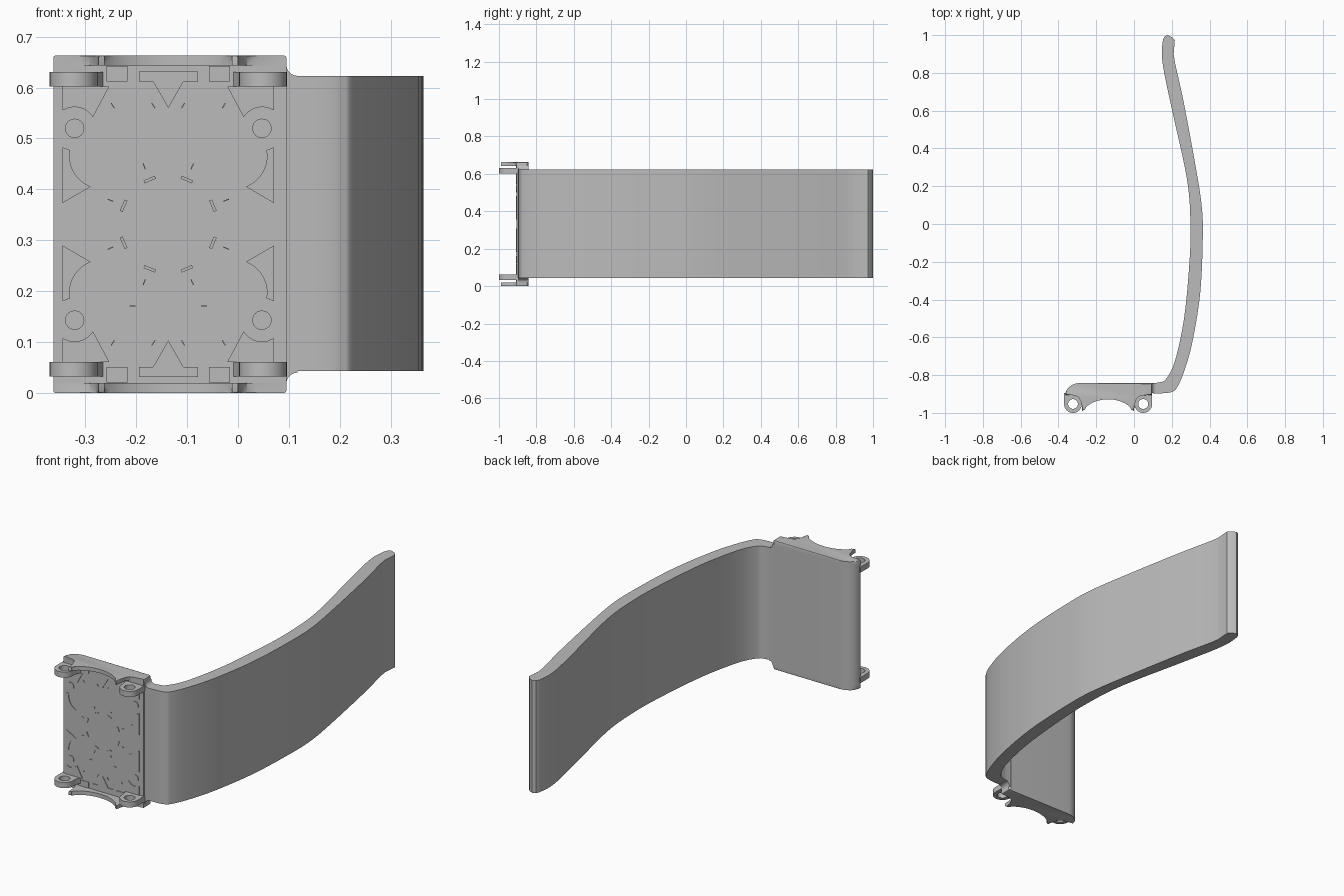
import bpy, bmesh, math
from mathutils import Vector, Matrix

cube = bpy.data.objects.get("Cube")
if cube:
    bpy.data.objects.remove(cube, do_unlink=True)

grey = bpy.data.materials.new("plain grey")
grey.use_nodes = True
colour = (0.5, 0.5, 0.5, 1)
grey.diffuse_color = colour
grey.node_tree.nodes["Principled BSDF"].inputs["Base Color"].default_value = colour

MID_X, MID_Z = -0.137, 0.3315      # symmetry centre of the bracket
TOP = 2 * MID_Z
FRONT, BACK = -0.905, -0.842       # bracket plate depth


def finish(name, bm, angle=35):
    bmesh.ops.recalc_face_normals(bm, faces=bm.faces)
    mesh = bpy.data.meshes.new(name)
    bm.to_mesh(mesh)
    bm.free()
    mesh.materials.append(grey)
    mesh.shade_smooth()
    mesh.set_sharp_from_angle(angle=math.radians(angle))
    ob = bpy.data.objects.new(name, mesh)
    bpy.context.collection.objects.link(ob)
    return ob


def prism(bm, pts, lo, hi, axis="z", bevel=0):
    """Extrude a 2D outline along an axis; optionally round the far rim."""
    def place(p, d):
        return (p[0], p[1], d) if axis == "z" else (p[0], d, p[1])
    a = [bm.verts.new(place(p, lo)) for p in pts]
    b = [bm.verts.new(place(p, hi)) for p in pts]
    bm.faces.new(a)
    cap = bm.faces.new(b)
    for i in range(len(pts)):
        j = (i + 1) % len(pts)
        bm.faces.new((a[i], a[j], b[j], b[i]))
    if bevel:
        bmesh.ops.bevel(bm, geom=list(cap.edges), offset=bevel, segments=2,
                        profile=0.5, affect="EDGES", clamp_overlap=True)


def arc(cx, cy, rx, ry, start, end, n):
    return [(cx + rx * math.cos(math.radians(start + (end - start) * i / n)),
             cy + ry * math.sin(math.radians(start + (end - start) * i / n)))
            for i in range(n + 1)]


def spline(points, steps=6):
    """Catmull-Rom curve through 2D points."""
    p = [Vector(q) for q in points]
    p = [2 * p[0] - p[1]] + p + [2 * p[-1] - p[-2]]
    out = []
    for i in range(1, len(p) - 2):
        a, b, c, d = p[i - 1:i + 3]
        for s in range(steps):
            t = s / steps
            out.append(0.5 * (2 * b + (c - a) * t + (2 * a - 5 * b + 4 * c - d) * t * t
                              + (3 * b - a - 3 * c + d) * t ** 3))
    return out + [p[-2]]


def flip_x(pts):
    return [(2 * MID_X - x, y) for x, y in pts]


def flip_z(pts):
    return [(x, TOP - z) for x, z in pts]


# Curved arm
inner = [(0.1, -0.842), (0.135, -0.838), (0.17, -0.82), (0.217, -0.725), (0.265, -0.5),
         (0.293, -0.21), (0.299, 0), (0.28, 0.24), (0.2, 0.61), (0.16, 0.8),
         (0.147, 0.9), (0.153, 0.975)]
tip = [(0.162, 0.993), (0.178, 1.0), (0.2, 0.99), (0.216, 0.973)]
outer = [(0.21, 0.9), (0.22, 0.84), (0.26, 0.66), (0.32, 0.34), (0.358, 0.1), (0.364, -0.08),
         (0.35, -0.37), (0.307, -0.635), (0.26, -0.795), (0.225, -0.87), (0.205, -0.887),
         (0.17, -0.895), (0.1, -0.897)]
bm = bmesh.new()
prism(bm, spline(inner) + tip + spline(outer), 0.043, TOP - 0.04)
finish("curved_arm", bm)

# Neck flaring from the arm into the bracket
flare = arc(0.117, 0.645, 0.022, 0.022, 180, 270, 6)
bm = bmesh.new()
prism(bm, [(0.085, 0.645)] + flare + flip_z(flare)[::-1] + [(0.085, TOP - 0.645)],
      -0.896, BACK - 0.001, "y")
finish("arm_neck", bm)

# Bracket plate with a rounded back corner
back = [(0.095, FRONT), (0.095, -0.85), (0.088, BACK)]
back += arc(-0.285, FRONT, 0.078, FRONT * -1 + BACK, 90, 180, 10)
bm = bmesh.new()
prism(bm, back, 0.02, TOP - 0.02)
finish("bracket_plate", bm)

# Arched end walls
shoulder = [(-0.31, FRONT), (-0.292, -0.912), (-0.281, -0.93), (-0.277, -0.955), (-0.274, -0.99),
            (-0.262, -0.984)]
arch = arc(MID_X, -1.03, 0.145, 0.102, 150, 30, 16)
wall = back + shoulder + arch + flip_x(shoulder)[::-1]
for name, lo, hi in (("top_end_wall", TOP - 0.02, TOP), ("bottom_end_wall", 0.02, 0)):
    bm = bmesh.new()
    prism(bm, wall, lo, hi, bevel=0.005)
    finish(name, bm)


# Pierced hinge lugs
def lug(name, side, lo, hi):
    cx, cy, r, hole, n = MID_X + side * 0.186, -0.953, 0.047, 0.026, 32
    bm = bmesh.new()
    rings = []
    for i in range(n):
        a = 2 * math.pi * i / n
        c, s = math.cos(a), math.sin(a)
        k = r / max(abs(c), abs(s)) if s > 0 else r
        ox, oy = k * c, k * s
        if c * side < 0 and s > 0:          # fillet toward the middle
            ox *= 1 + 0.3 * (oy / r) ** 3
        if s > 0 and oy > r * 0.99:
            oy = r + 0.01
        rings.append([bm.verts.new((cx + x, cy + y, z)) for x, y, z in (
            (hole * c, hole * s, lo), (ox, oy, lo), (ox, oy, hi), (hole * c, hole * s, hi))])
    for i in range(n):
        p, q = rings[i], rings[(i + 1) % n]
        for j in range(4):
            m = (j + 1) % 4
            bm.faces.new((p[j], q[j], q[m], p[m]))
    finish(name, bm)


for side, label in ((-1, "right"), (1, "left")):
    lug("top_" + label + "_lug", side, 0.602, 0.631)
    lug("bottom_" + label + "_lug", side, TOP - 0.631, TOP - 0.602)

# Raised relief on the front panel, repeated in four corners
corner = [(-0.345, 0.602), (-0.345, 0.556)] + arc(-0.321, 0.52, 0.042, 0.042, 120, 35, 6)
corner += [(-0.285, 0.542), (-0.253, 0.602)]
fin = [(-0.345, 0.483), (-0.33, 0.477)] + arc(-0.262, 0.465, 0.069, 0.065, 180, 245, 8)
fin += [(-0.29, 0.405), (-0.345, 0.373)]
boss = arc(-0.321, 0.52, 0.019, 0.019, 0, 345, 23)
rail = [(-0.258, 0.612), (-0.217, 0.612), (-0.217, 0.642), (-0.258, 0.642)]
bm = bmesh.new()
for shape in (corner, fin, boss, rail):
    for sx in (shape, flip_x(shape)):
        for sz in (sx, flip_z(sx)):
            prism(bm, sz, FRONT + 0.001, FRONT - 0.003, "y")
middle = [(-0.195, 0.632), (-0.195, 0.612), (-0.167, 0.612), (MID_X, 0.56)]
middle += flip_x(middle[:3])[::-1]
for shape in (middle, flip_z(middle)):
    prism(bm, shape, FRONT + 0.001, FRONT - 0.003, "y")
finish("panel_relief", bm)

# Small rib marks around the panel centre
bm = bmesh.new()


def mark(x, z, angle, length, width):
    m = (Matrix.Translation((x, FRONT, z)) @ Matrix.Rotation(-angle, 4, "Y")
         @ Matrix.Diagonal((length, 0.007, width, 1)))
    bmesh.ops.create_cube(bm, size=1, matrix=m)


for i in range(8):
    a = math.radians(22.5 + 45 * i)
    mark(MID_X + 0.095 * math.cos(a), MID_Z + 0.095 * math.sin(a), a + math.pi / 2, 0.024, 0.006)
    mark(MID_X + 0.123 * math.cos(a), MID_Z + 0.123 * math.sin(a), a, 0.012, 0.002)
for sx in (-1, 1):
    for sz in (-1, 1):
        for dx in (0.029, 0.109):
            mark(MID_X + sx * dx, MID_Z + sz * 0.233, sx * sz * 1.0, 0.012, 0.002)
    mark(MID_X + sx * 0.07, 0.171, 0, 0.012, 0.002)
finish("panel_marks", bm)
